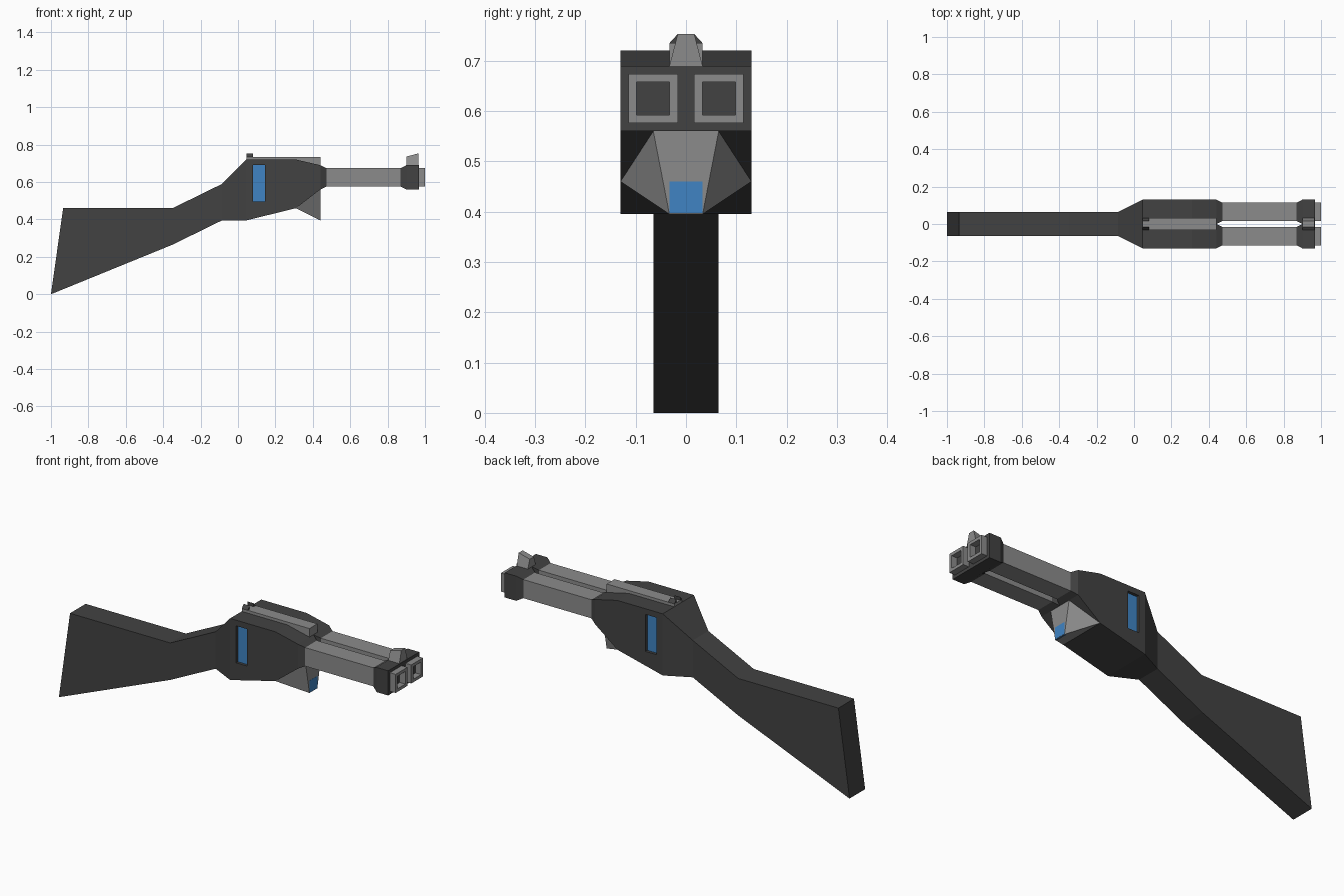
import bpy, bmesh

if "Cube" in bpy.data.objects:
    bpy.data.objects.remove(bpy.data.objects["Cube"])


def material(name, color):
    m = bpy.data.materials.new(name)
    m.diffuse_color = (*color, 1)
    m.use_nodes = True
    m.node_tree.nodes["Principled BSDF"].inputs["Base Color"].default_value = m.diffuse_color
    return m


DARK = material("dark_grey", (0.055, 0.055, 0.055))
GREY = material("mid_grey", (0.26, 0.26, 0.26))
BLUE = material("blue", (0.05, 0.23, 0.55))


def finish(name, bm, mat):
    bmesh.ops.recalc_face_normals(bm, faces=bm.faces)
    me = bpy.data.meshes.new(name)
    bm.to_mesh(me)
    bm.free()
    ob = bpy.data.objects.new(name, me)
    bpy.context.collection.objects.link(ob)
    me.materials.append(mat)
    return ob


def loft(name, rings, mat, closed=False):
    """Join equal-sized point rings; cap the ends, or close into a loop."""
    bm = bmesh.new()
    vs = [[bm.verts.new(p) for p in r] for r in rings]
    n = len(vs[0])
    pairs = list(zip(vs, vs[1:])) + ([(vs[-1], vs[0])] if closed else [])
    for a, b in pairs:
        for i in range(n):
            j = (i + 1) % n
            bm.faces.new((a[i], a[j], b[j], b[i]))
    if not closed:
        bm.faces.new(vs[0])
        bm.faces.new(vs[-1])
    return finish(name, bm, mat)


def rect(x, y0, y1, z0, z1):
    return [(x, y0, z0), (x, y1, z0), (x, y1, z1), (x, y0, z1)]


def box(name, x0, x1, y0, y1, z0, z1, mat):
    return loft(name, [rect(x0, y0, y1, z0, z1), rect(x1, y0, y1, z0, z1)], mat)


# Stock and receiver: sections of (top x, top z, bottom x, bottom z, half width)
sections = [(-.935, .46, -1, 0, .065), (-.35, .46, -.35, .265, .065),
            (-.085, .59, -.085, .395, .065), (.045, .72, .045, .395, .13),
            (.31, .72, .31, .46, .13), (.44, .69, .44, .56, .13)]
body = loft("stock_and_receiver",
            [[(xb, -w, zb), (xb, w, zb), (xt, w, zt), (xt, -w, zt)]
             for xt, zt, xb, zb, w in sections], DARK)

for s, side in ((-1, "right"), (1, "left")):
    # Recessed side window
    cutter = box(side + "_window_cutter", .08, .145, *sorted((s * .114, s * .2)),
                 .495, .69, DARK)
    cutter.hide_render = True
    cutter.hide_set(True)
    mod = body.modifiers.new(side + "_window", 'BOOLEAN')
    mod.operation = 'DIFFERENCE'
    mod.solver = 'EXACT'
    mod.object = cutter
    box(side + "_window", .08, .145, *sorted((s * .10, s * .115)), .495, .69, BLUE)

    # Tapered barrel socket and muzzle collar
    wide = (*sorted((0, s * .13)), .56, .69)
    slim = (*sorted((s * .016, s * .114)), .576, .674)
    bore = (*sorted((s * .033, s * .098)), .592, .658)
    loft(side + "_barrel_socket", [rect(.44, *wide), rect(.472, *slim)], DARK)
    loft(side + "_muzzle_collar",
         [rect(.87, *slim), rect(.90, *wide), rect(.967, *wide), rect(.967, *slim),
          rect(.87, *slim)][:3], DARK)

    # Hollow square barrel with a glowing core at the back of the bore
    loft(side + "_barrel", [rect(.45, *slim), rect(1, *slim), rect(1, *bore),
                            rect(.45, *bore)], GREY, closed=True)
    box(side + "_bore_glow", .86, .90, *bore, BLUE)

    # Rear sight wedge
    tri = [(s * .033, .735), (s * .0165, .735), (s * .0165, .753)]
    loft(side + "_rear_sight", [[(x, y, z) for y, z in tri] for x in (.045, .08)], DARK)

# Top rail
box("top_rail", .045, .44, -.033, .033, .67, .735, GREY)

# Front sight: narrows and rises toward the muzzle
loft("front_sight", [[(x, -.033, .69), (x, .033, .69), (x, .0165, z), (x, -.0165, z)]
                     for x, z in ((.90, .736), (.965, .753))], GREY)

# Faceted lamp housing under the receiver nose, with its lens
bm = bmesh.new()
for s in (-1, 1):
    for x, y, z in ((.44, .065, .56), (.31, .13, .46), (.44, .033, .46), (.44, .033, .395)):
        bm.verts.new((x, s * y, z))
bmesh.ops.convex_hull(bm, input=bm.verts)
bmesh.ops.dissolve_limit(bm, angle_limit=.01, verts=bm.verts, edges=bm.edges)
finish("lamp_housing", bm, GREY)
box("lamp_lens", .43, .441, -.033, .033, .397, .46, BLUE)
